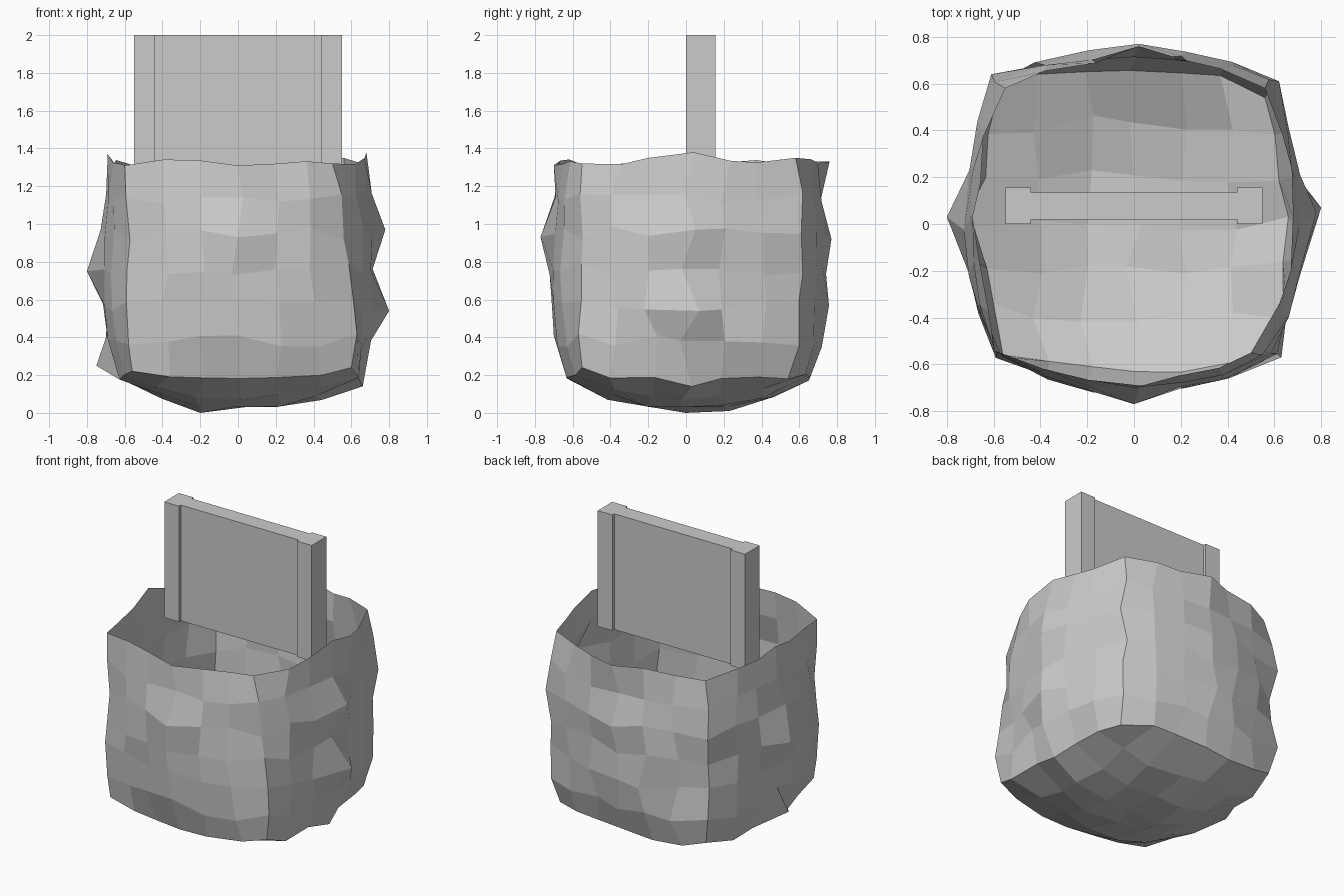
import bpy, bmesh, random
from mathutils import Vector

if "Cube" in bpy.data.objects:
    bpy.data.objects.remove(bpy.data.objects["Cube"])

random.seed(11)


def add_object(name, bm):
    bmesh.ops.recalc_face_normals(bm, faces=bm.faces)
    mesh = bpy.data.meshes.new(name)
    bm.to_mesh(mesh)
    bm.free()
    obj = bpy.data.objects.new(name, mesh)
    bpy.context.collection.objects.link(obj)
    return obj


# Rough stone bowl: six-by-six gridded box, open on top, bulged and jittered
bm = bmesh.new()
bmesh.ops.create_cube(bm, size=2)
bmesh.ops.subdivide_edges(bm, edges=bm.edges[:], cuts=5, use_grid_fill=True)
top = [f for f in bm.faces if f.calc_center_median().z > 0.99]
bmesh.ops.delete(bm, geom=top, context='FACES')

for v in bm.verts:
    a, b, c = v.co
    round_a, round_b = 1 - a * a, 1 - b * b
    floor = c < -0.99
    swell = 0.4 if floor else 1 - 0.35 * c * c
    base_x = 0.585
    base_y = 0.56 if b < 0 else 0.605
    swell_y = 0.17 if b < 0 else 0.145
    x = a * (base_x + 0.135 * swell * round_b)
    y = b * (base_y + swell_y * swell * round_a)
    z = 0.76 + 0.57 * c
    # the front right corner leans inward towards the rim
    x -= 0.06 * c * max(a, 0) ** 3 * max(-b, 0) ** 3
    if floor:
        z = 0.21 - 0.16 * round_a * round_b - 0.03 * (round_a + round_b)
    # jitter mostly along the surface, a little across it
    for i, t in enumerate((a, b, c)):
        r = 0.014 if abs(t) > 0.99 else 0.036
        v.co[i] = (x, y, z)[i] + random.uniform(-r, r)

# Distinct chipped points of the bowl: spikes, rim corners, then lower corners
chips = [(-0.8, 0.03, 0.75), (0.8, 0.07, 0.54), (0.78, 0.05, 0.97),
         (-0.69, 0.03, 1.37), (0.68, 0.04, 1.38), (0.67, -0.2, 1.35), (0.66, 0.03, 0.14),
         (-0.2, 0.0, 0.0), (-0.18, 0.23, 0.01), (0.0, -0.77, 0.93),
         (0.02, 0.77, 0.92), (0.02, 0.76, 1.33), (0.0, -0.70, 1.31),
         (-0.75, -0.02, 0.25),
         (-0.55, 0.58, 1.31), (0.56, 0.58, 1.35), (0.5, -0.55, 1.32), (-0.6, -0.54, 1.31),
         (-0.57, 0.60, 0.23), (0.56, 0.54, 0.18), (0.60, -0.55, 0.24), (-0.56, -0.56, 0.22),
         (-0.61, 0.64, 0.41), (0.63, -0.57, 0.42), (-0.61, 0.64, 0.95), (0.62, 0.61, 0.95)]
free = list(bm.verts)
for p in map(Vector, chips):
    v = min(free, key=lambda v: (v.co - p).length)
    v.co = p
    free.remove(v)
for v in free:
    v.co.z = max(v.co.z, 0.03)
add_object("stone_bowl", bm)

# Upright slab with thicker end strips, floating in the bowl mouth
half = [(0.44, 0.02), (0.44, 0.0), (0.55, 0.0), (0.55, 0.155), (0.44, 0.155), (0.44, 0.135)]
outline = half + [(-x, y) for x, y in reversed(half)]
bm = bmesh.new()
face = bm.faces.new([bm.verts.new((x, y, 1.22)) for x, y in outline])
ext = bmesh.ops.extrude_face_region(bm, geom=[face], use_keep_orig=True)
for v in ext["geom"]:
    if isinstance(v, bmesh.types.BMVert):
        v.co.z = 2.0
add_object("upright_slab", bm)
